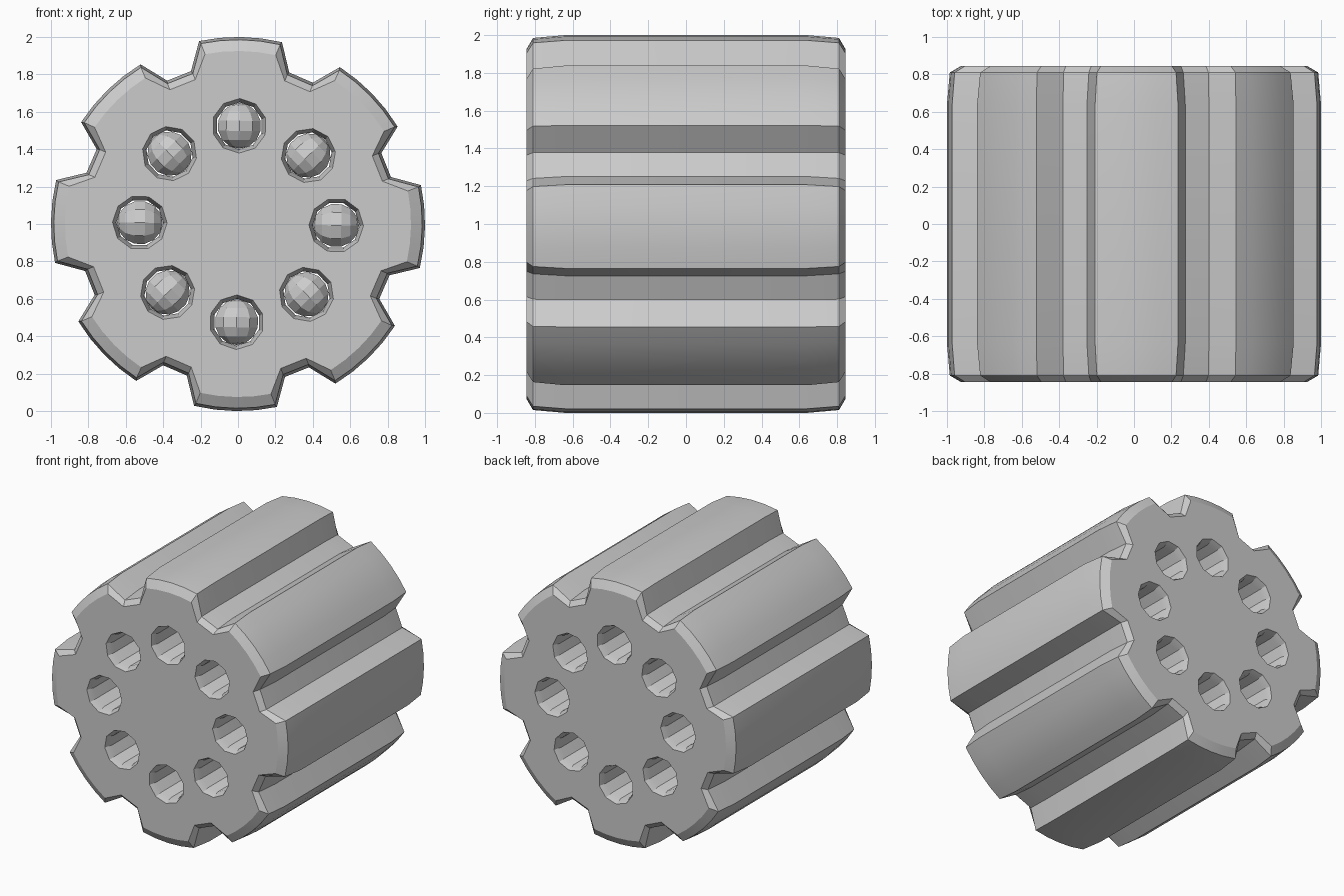
import bpy, bmesh
from math import sin, cos, pi, radians
from mathutils import Matrix

if "Cube" in bpy.data.objects:
    bpy.data.objects.remove(bpy.data.objects["Cube"])

TURN = radians(-0.8)


def loft(bm, rings):
    """Bridge closed vertex rings and cap both ends."""
    loops = [[bm.verts.new(p) for p in ring] for ring in rings]
    n = len(loops[0])
    for a, b in zip(loops, loops[1:]):
        for i in range(n):
            j = (i + 1) % n
            bm.faces.new((a[i], a[j], b[j], b[i]))
    bm.faces.new(loops[0])
    bm.faces.new(loops[-1])


def finish(bm, name):
    bmesh.ops.recalc_face_normals(bm, faces=bm.faces)
    me = bpy.data.meshes.new(name)
    bm.to_mesh(me)
    bm.free()
    ob = bpy.data.objects.new(name, me)
    bpy.context.collection.objects.link(ob)
    return ob


def fluted(y, lobe_r, groove_r, lobe_half, groove_half):
    """Eight-lobed outline with flat-bottomed grooves."""
    pts = []
    for k in range(8):
        c = k * pi / 4 + TURN
        spec = [(radians(lobe_half) * t, lobe_r) for t in (-1, -.5, 0, .5, 1)]
        spec += [(radians(22.5 - groove_half), groove_r),
                 (radians(22.5 + groove_half), groove_r)]
        pts += [(r * cos(c + a), y, 1 + r * sin(c + a)) for a, r in spec]
    return pts


# fluted drum body
half = [(0.64, 1.0, 0.855, 12.8, 4.6), (0.81, 0.985, 0.84, 12.4, 5.0),
        (0.845, 0.925, 0.805, 11.8, 5.2)]
bm = bmesh.new()
loft(bm, [fluted(-y, *s) for y, *s in reversed(half)] +
     [fluted(y, *s) for y, *s in half])
drum = finish(bm, "fluted_drum")

# hole cutters with countersunk mouths
centres = [(0.525 * cos(k * pi / 4 + TURN), 1 + 0.525 * sin(k * pi / 4 + TURN),
            k * pi / 4 + TURN) for k in range(8)]
bm = bmesh.new()
for x, z, a in centres:
    loft(bm, [[(x + r * cos(a + i * pi / 5), y, z + r * sin(a + i * pi / 5))
               for i in range(10)]
              for y, r in ((-.9, .167), (-.79, .125), (.79, .125), (.9, .167))])
cutter = finish(bm, "hole_cutter")
cutter.hide_render = True
mod = drum.modifiers.new("holes", "BOOLEAN")
mod.operation = "DIFFERENCE"
mod.solver = "EXACT"
mod.object = cutter
bpy.context.view_layer.objects.active = drum
drum.select_set(True)
bpy.ops.object.modifier_apply(modifier=mod.name)
bpy.data.objects.remove(cutter, do_unlink=True)
bpy.ops.object.shade_smooth_by_angle(angle=radians(30))

# faceted round plugs deep inside both ends of each hole
bm = bmesh.new()
for x, z, a in centres:
    for y in (-0.42, 0.42):
        bmesh.ops.create_uvsphere(
            bm, u_segments=10, v_segments=7, radius=0.122,
            matrix=Matrix.Translation((x, y, z)) @ Matrix.Rotation(pi / 2 - a, 4, "Y"))
finish(bm, "hole_plugs")
